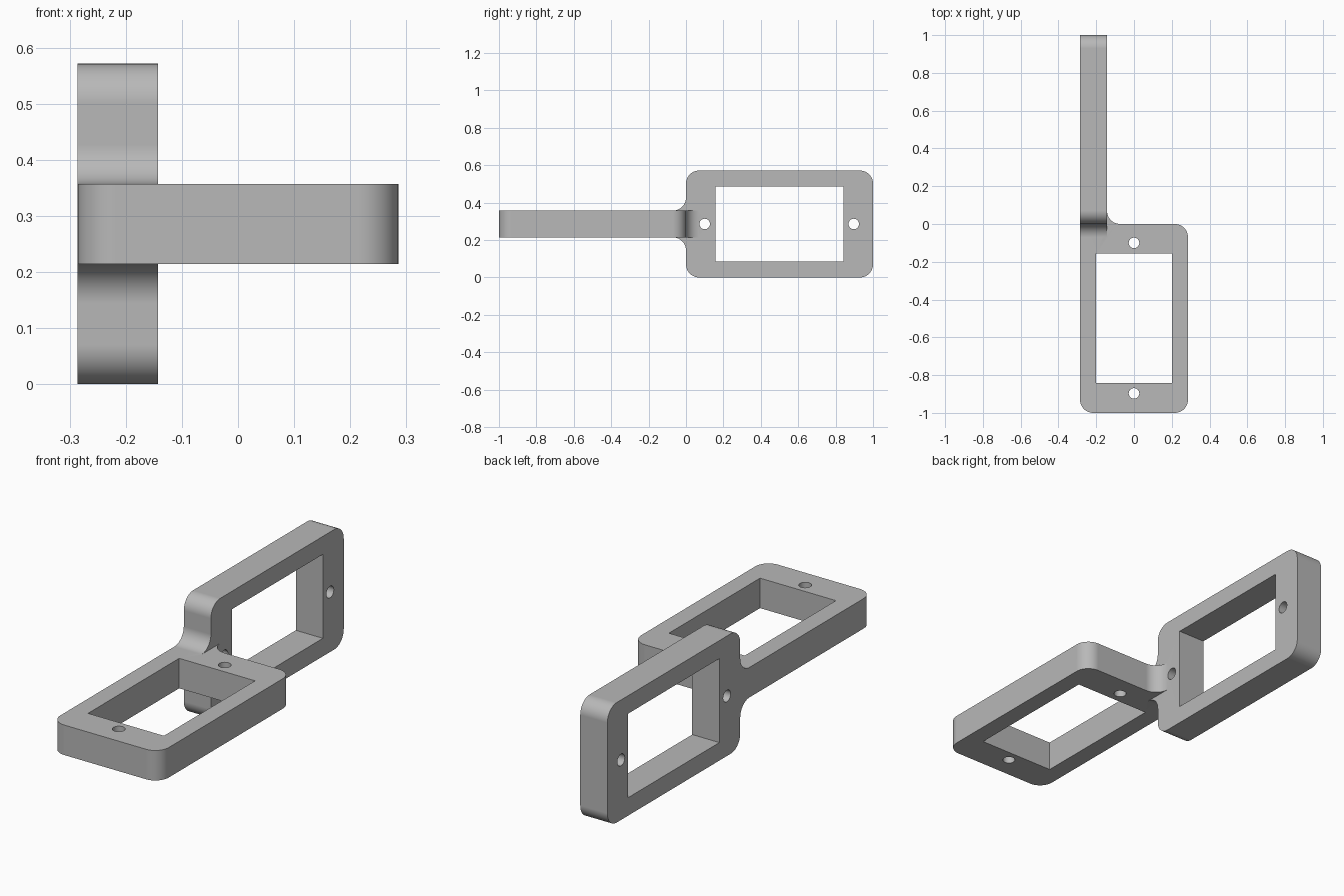
import bpy, bmesh
from math import sin, cos, pi
from mathutils import Matrix

if "Cube" in bpy.data.objects:
    bpy.data.objects.remove(bpy.data.objects["Cube"], do_unlink=True)

T = 1 / 7          # plate thickness
HALF = 2 / 7       # half width of a frame
R = 0.07           # corner and fillet radius
HOLE = 0.028

grey = bpy.data.materials.new("plain grey")
grey.use_nodes = True
grey.diffuse_color = (0.48, 0.48, 0.48, 1)
grey.node_tree.nodes["Principled BSDF"].inputs["Base Color"].default_value = grey.diffuse_color


def arc(u, v, start, end, radius=R, steps=12):
    """Points along an arc, angles in quarter turns."""
    angles = [(start + (end - start) * i / steps) * pi / 2 for i in range(steps + 1)]
    return [(u + radius * cos(a), v + radius * sin(a)) for a in angles]


def plate(name, near_end, matrix):
    """Rounded frame with window and two screw holes; v runs from the joint to the far end."""
    outline = arc(HALF - R, 1 - R, 0, 1) + arc(R - HALF, 1 - R, 1, 2) + near_end
    window = [(-0.2, 0.157), (0.2, 0.157), (0.2, 0.843), (-0.2, 0.843)]
    holes = [arc(0, v, 0, 4, HOLE, 32)[:-1] for v in (0.1, 0.897)]
    bm = bmesh.new()
    for loop in [outline, window] + holes:
        verts = [bm.verts.new((u, v, -T / 2)) for u, v in loop]
        for a, b in zip(verts, verts[1:] + verts[:1]):
            bm.edges.new((a, b))
    bmesh.ops.triangle_fill(bm, use_beauty=True, edges=bm.edges[:])
    top = bmesh.ops.extrude_face_region(bm, geom=bm.faces[:])["geom"]
    bmesh.ops.translate(bm, vec=(0, 0, T),
                        verts=[g for g in top if isinstance(g, bmesh.types.BMVert)])
    bm.transform(matrix)
    bmesh.ops.recalc_face_normals(bm, faces=bm.faces[:])
    mesh = bpy.data.meshes.new(name)
    bm.to_mesh(mesh)
    bm.free()
    mesh.materials.append(grey)
    obj = bpy.data.objects.new(name, mesh)
    bpy.context.collection.objects.link(obj)
    return obj


# Flat frame: one near corner rounded, the other runs into the upright frame with a fillet
flat_end = ([(-HALF, -R)] + [(T - HALF, -R)]
            + arc(T - HALF + R, -R, 2, 1)[1:] + arc(HALF - R, R, -1, 0))
flat = plate("flat_frame", flat_end,
             Matrix.Translation((0, 0, HALF)) @ Matrix.Diagonal((1, -1, 1, 1)))

# Upright frame: rounded near corners, then fillets flaring onto the flat frame
side = arc(-HALF + R, R, 2, 3) + arc(-T / 2 - R, -R, 1, 0)
upright_end = side + [(-u, v) for u, v in reversed(side)]
stand = Matrix(((0, 0, 1, -HALF + T / 2), (0, 1, 0, 0), (1, 0, 0, HALF), (0, 0, 0, 1)))
upright = plate("upright_frame", upright_end, stand)

# Join both frames into one solid bracket
bpy.ops.object.select_all(action='DESELECT')
bpy.context.view_layer.objects.active = flat
flat.select_set(True)
union = flat.modifiers.new("join", 'BOOLEAN')
union.operation = 'UNION'
union.solver = 'EXACT'
union.object = upright
bpy.ops.object.modifier_apply(modifier=union.name)
bpy.data.objects.remove(upright, do_unlink=True)
flat.name = "twin_frame_bracket"

# Smooth curved walls, keep flat walls flat
bpy.ops.object.shade_smooth_by_angle(angle=pi / 6)
flat.modifiers.new("flat walls", 'WEIGHTED_NORMAL').keep_sharp = True
